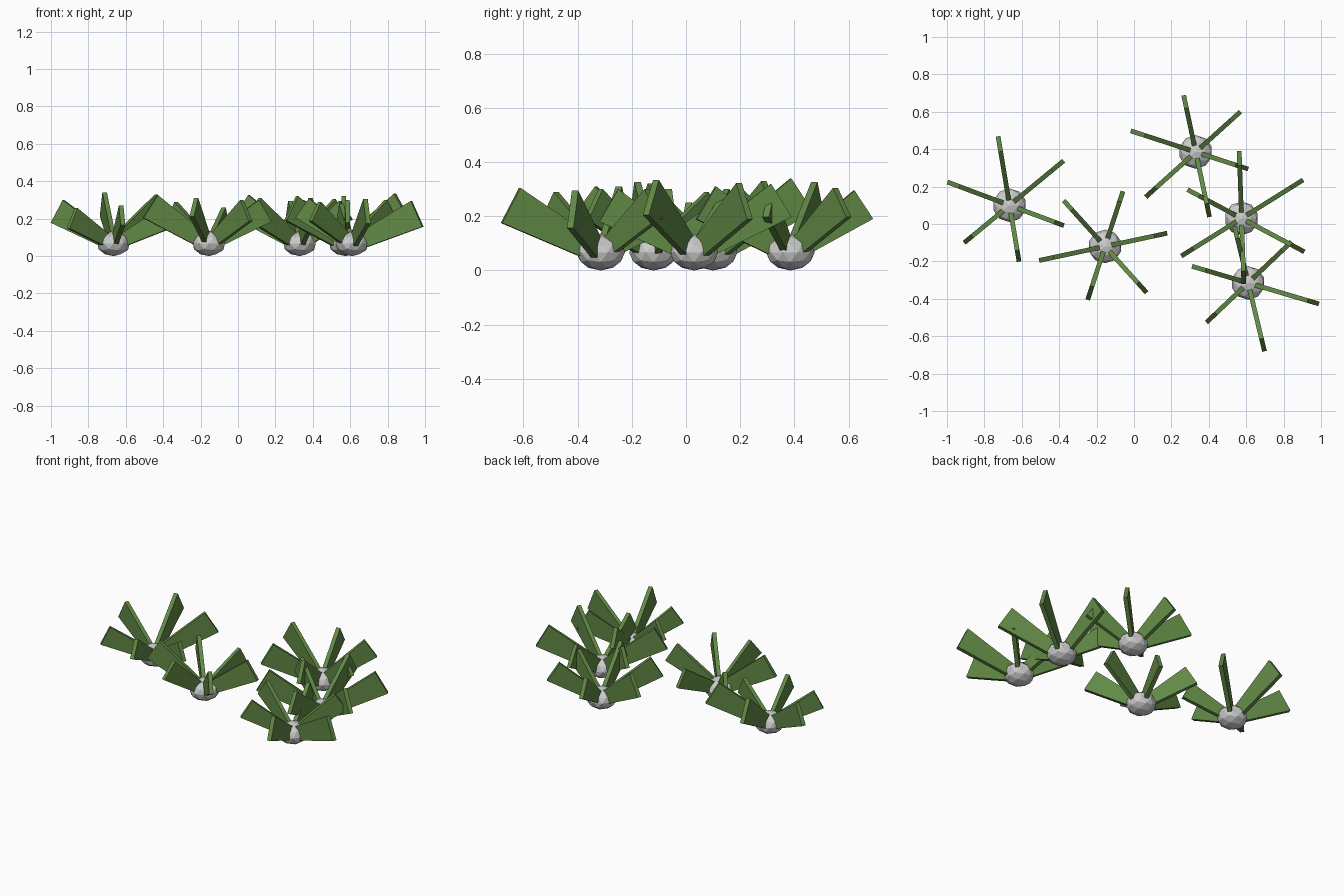
import bpy, bmesh, math
from mathutils import Matrix, Vector

if "Cube" in bpy.data.objects:
    bpy.data.objects.remove(bpy.data.objects["Cube"])

green = bpy.data.materials.new("leaf_green")
green.diffuse_color = (0.12, 0.25, 0.06, 1)
green.use_nodes = True
green.node_tree.nodes["Principled BSDF"].inputs["Base Color"].default_value = green.diffuse_color

THICK = 0.025      # blade thickness
AXIS_Z = 0.058     # height where the leaf axes meet
P = 0.19           # tip half width / leaf length


def finish(bm, name, mat=None):
    bmesh.ops.recalc_face_normals(bm, faces=bm.faces)
    mesh = bpy.data.meshes.new(name)
    bm.to_mesh(mesh)
    bm.free()
    obj = bpy.data.objects.new(name, mesh)
    bpy.context.collection.objects.link(obj)
    if mat:
        mesh.materials.append(mat)
    return obj


def bulb(x, y, name):
    # low-poly flattened ball at the heart of each plant
    bm = bmesh.new()
    bmesh.ops.create_icosphere(bm, subdivisions=2, radius=1)
    bmesh.ops.scale(bm, vec=(0.09, 0.09, 0.067), verts=bm.verts)
    bmesh.ops.translate(bm, vec=(x, y, 0.067), verts=bm.verts)
    finish(bm, name)


def add_leaf(bm, x, y, angle, reach, top):
    # upright blade widening to the tip; reach = outer radius, top = highest z
    q = (top - AXIS_Z) / reach
    elev = math.atan((q - P) / (1 - q * P))
    length = reach / (math.cos(elev) + P * math.sin(elev))
    half = P * length
    mat = (Matrix.Translation((x, y, AXIS_Z))
           @ Matrix.Rotation(math.radians(angle), 4, 'Z')
           @ Matrix.Rotation(-elev, 4, 'Y'))
    profile = [(0.035, -half * 0.53), (length, -half), (length, half), (0.035, half * 0.53)]
    verts = [bm.verts.new(mat @ Vector((u, -THICK / 2, w))) for u, w in profile]
    face = bm.faces.new(verts)
    out = bmesh.ops.extrude_face_region(bm, geom=[face], use_keep_orig=True)
    side = mat.to_3x3() @ Vector((0, THICK, 0))
    moved = [g for g in out["geom"] if isinstance(g, bmesh.types.BMVert)]
    bmesh.ops.translate(bm, vec=side, verts=moved)


# plants: centre, direction of first leaf, then (reach, top) every 60 degrees
plants = [
    (-0.665, 0.10, 39.5, [(.374, .33), (.374, .34), (.355, .30), (.315, .257), (.305, .27), (.31, .25)]),
    (-0.155, -0.12, 12, [(.34, .30), (.31, .26), (.33, .29), (.36, .326), (.30, .31), (.333, .30)]),
    (0.33, 0.385, 42, [(.322, .305), (.31, .295), (.365, .327), (.36, .31), (.355, .31), (.295, .295)]),
    (0.575, 0.03, 32, [(.388, .323), (.36, .32), (.327, .30), (.38, .32), (.35, .30), (.38, .334)]),
    (0.61, -0.315, 43.5, [(.32, .30), (.31, .28), (.313, .31), (.307, .29), (.376, .305), (.395, .295)]),
]
for i, (x, y, start, leaves) in enumerate(plants, 1):
    bulb(x, y, f"plant_bulb_{i}")
    bm = bmesh.new()
    for k, (reach, top) in enumerate(leaves):
        add_leaf(bm, x, y, start + 60 * k, reach, top)
    finish(bm, f"plant_leaves_{i}", green)
